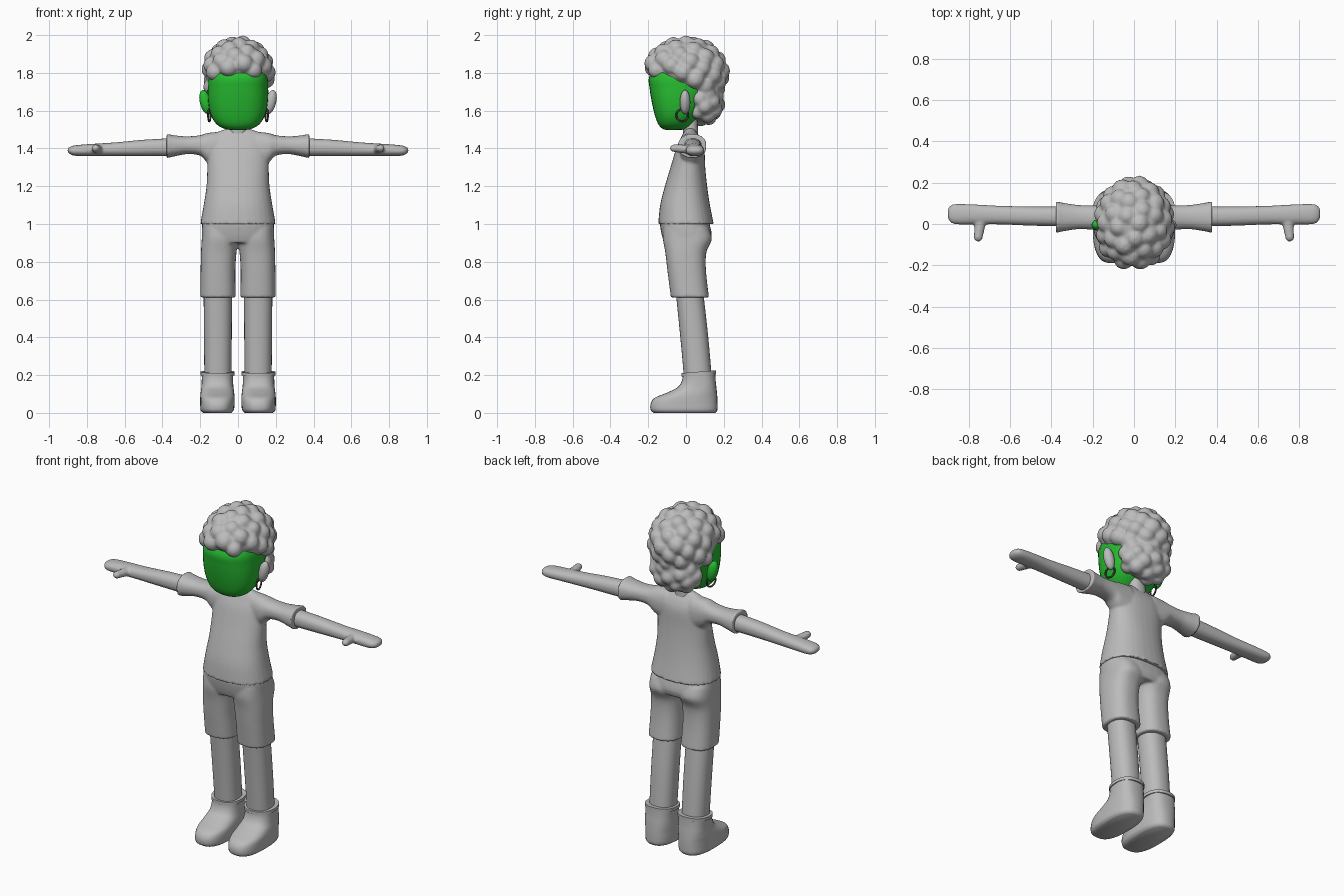
import bpy, bmesh, math, random
from mathutils import Matrix, Vector

cube = bpy.data.objects.get("Cube")
if cube:
    bpy.data.objects.remove(cube)
random.seed(4)


def material(name, rgb):
    m = bpy.data.materials.new(name)
    m.use_nodes = True
    m.diffuse_color = (*rgb, 1)
    m.node_tree.nodes["Principled BSDF"].inputs["Base Color"].default_value = (*rgb, 1)
    return m


GREY = material("plain_grey", (0.5, 0.5, 0.5))
GREEN = material("bright_green", (0.02, 0.5, 0.03))
DARK = material("dark_metal", (0.06, 0.05, 0.05))


def spline(a, b, c, d, t):
    return b + 0.5 * t * (c - a + t * (2 * a - 5 * b + 4 * c - d + t * (3 * (b - c) + d - a)))


def refine(rows, steps=4):
    """Smoothly interpolate between cross-sections."""
    out = []
    for i in range(len(rows) - 1):
        four = [rows[max(i - 1, 0)], rows[i], rows[i + 1], rows[min(i + 2, len(rows) - 1)]]
        for k in range(steps):
            out.append([spline(*col, k / steps) for col in zip(*four)])
    return out + [list(rows[-1])]


def loft(bm, rows, axis="z", side=1, power=2.3, sides=32):
    """Rows are (position, u low, u high, v low, v high); u,v = x,y or y,z."""
    rings = []
    for t, u0, u1, v0, v1 in refine(rows):
        ring = []
        for k in range(sides):
            a = 2 * math.pi * k / sides
            c, s = math.cos(a), math.sin(a)
            u = (u0 + u1) / 2 + (u1 - u0) / 2 * math.copysign(abs(c) ** (2 / power), c)
            v = (v0 + v1) / 2 + (v1 - v0) / 2 * math.copysign(abs(s) ** (2 / power), s)
            p = (u, v, t) if axis == "z" else (t, u, v)
            ring.append(bm.verts.new((p[0] * side, p[1], p[2])))
        rings.append(ring)
    for a, b in zip(rings, rings[1:]):
        for k in range(sides):
            j = (k + 1) % sides
            bm.faces.new((a[k], a[j], b[j], b[k]))
    bm.faces.new(rings[0])
    bm.faces.new(rings[-1])


def ball(bm, center, radii, tilt=0, detail=3):
    mat = Matrix.Translation(center) @ Matrix.Rotation(tilt, 4, "Y") @ Matrix.Diagonal((*radii, 1))
    bmesh.ops.create_icosphere(bm, subdivisions=detail, radius=1, matrix=mat)


def finish(bm, name, mat, voxel=0, smooth=4):
    bmesh.ops.recalc_face_normals(bm, faces=bm.faces)
    me = bpy.data.meshes.new(name)
    bm.to_mesh(me)
    bm.free()
    me.materials.append(mat)
    for p in me.polygons:
        p.use_smooth = True
    me.set_sharp_from_angle(angle=math.radians(50))
    ob = bpy.data.objects.new(name, me)
    bpy.context.collection.objects.link(ob)
    if voxel:
        r = ob.modifiers.new("blend", "REMESH")
        r.mode = "VOXEL"
        r.voxel_size = voxel
        r.use_smooth_shade = True
        s = ob.modifiers.new("soften", "SMOOTH")
        s.iterations = smooth
    return ob


# Shirt: body and both sleeves blended together
bm = bmesh.new()
loft(bm, [(1.0, -.2, .2, -.147, .147), (1.1, -.182, .182, -.137, .127),
          (1.2, -.167, .167, -.112, .112), (1.3, -.163, .163, -.082, .102),
          (1.4, -.165, .165, -.052, .097), (1.45, -.155, .155, -.03, .08),
          (1.48, -.125, .125, -.015, .06), (1.505, -.06, .06, 0, .045)])
for s in (1, -1):
    loft(bm, [(.08, -.03, .09, 1.29, 1.49), (.16, -.035, .09, 1.325, 1.482),
              (.2, -.028, .09, 1.362, 1.47), (.27, -.025, .092, 1.37, 1.464),
              (.34, -.035, .102, 1.357, 1.47), (.378, -.043, .11, 1.348, 1.478)], "x", s)
finish(bm, "shirt", GREY, 0.008, 3)

# Shorts: hips blended with two wide legs
bm = bmesh.new()
loft(bm, [(.9, -.185, .185, -.115, .125), (.94, -.192, .192, -.128, .137),
          (1.0, -.19, .19, -.138, .125), (1.02, -.185, .185, -.13, .12)], power=2.6)
for s in (1, -1):
    loft(bm, [(.61, .012, .2, -.08, .122), (.75, .014, .198, -.098, .106),
              (.85, .008, .196, -.11, .108), (.92, 0, .192, -.122, .137),
              (.98, 0, .188, -.12, .12)], side=s, power=2.5)
finish(bm, "shorts", GREY, 0.008, 3)

for s, label in ((1, "left"), (-1, "right")):
    # Leg
    bm = bmesh.new()
    loft(bm, [(.18, .035, .178, -.01, .137), (.4, .033, .18, -.03, .118),
              (.65, .032, .182, -.055, .09)], side=s)
    finish(bm, label + "_leg", GREY)

    # Boot with sole and turned cuff
    bm = bmesh.new()
    loft(bm, [(0, .035, .185, -.17, .155), (.015, .022, .198, -.187, .166),
              (.05, .018, .2, -.187, .167), (.08, .018, .2, -.165, .166),
              (.105, .02, .198, -.105, .164), (.135, .024, .194, -.045, .161),
              (.17, .026, .192, -.022, .157), (.205, .026, .192, -.017, .155)],
         side=s, power=2.6)
    finish(bm, label + "_boot", GREY)
    bm = bmesh.new()
    loft(bm, [(.2, .018, .198, -.024, .16), (.218, .018, .198, -.024, .16)], side=s)
    for v in bm.verts:
        v.co.z += 0.08 * (v.co.y - .07)
    finish(bm, label + "_boot_cuff", GREY)

    # Arm, mitten hand and thumb
    bm = bmesh.new()
    loft(bm, [(.34, -.012, .084, 1.36, 1.455), (.5, -.008, .085, 1.36, 1.446),
              (.65, -.002, .088, 1.36, 1.432), (.76, -.002, .094, 1.36, 1.425),
              (.85, -.002, .097, 1.36, 1.418), (.885, .006, .092, 1.367, 1.411),
              (.902, .03, .07, 1.38, 1.4)], "x", s)
    for k in range(8):
        f = k / 7
        ball(bm, (s * (.742 + .012 * f), .02 - .082 * f, 1.395 + .006 * f),
             (.03 - .007 * f, .024, .026 - .005 * f), detail=2)
    finish(bm, label + "_arm", GREY, 0.007, 4)

    # Ear and hoop earring
    bm = bmesh.new()
    ball(bm, (s * .172, -.005, 1.645), (.03, .028, .066), s * .25)
    finish(bm, label + "_ear", GREY if s > 0 else GREEN)
    bpy.ops.mesh.primitive_torus_add(major_radius=.032, minor_radius=.005,
                                     major_segments=32, minor_segments=8,
                                     location=(s * .152, -.02, 1.575),
                                     rotation=(0, math.pi / 2, s * .2))
    hoop = bpy.context.object
    hoop.name = label + "_earring"
    hoop.data.materials.append(DARK)
    bpy.ops.object.shade_smooth()

# Neck
bm = bmesh.new()
loft(bm, [(1.46, -.05, .05, -.015, .065), (1.58, -.045, .045, -.02, .06)])
finish(bm, "neck", GREY)

# Head
bm = bmesh.new()
loft(bm, [(1.497, -.03, .03, -.1, -.03), (1.505, -.075, .075, -.125, 0),
          (1.53, -.115, .115, -.148, .03), (1.58, -.145, .145, -.166, .07),
          (1.65, -.158, .158, -.182, .1), (1.72, -.16, .16, -.193, .13),
          (1.78, -.155, .155, -.195, .14), (1.85, -.12, .12, -.15, .12)], power=2.5)
finish(bm, "head", GREEN)


# Hair: two solid cores covered in round curls
def curls(bm, center, radii, count, size, keep):
    for i in range(count):
        z = 1 - 2 * (i + .5) / count
        r, a = math.sqrt(1 - z * z), i * math.pi * (3 - math.sqrt(5))
        p = Vector((center[0] + radii[0] * r * math.cos(a),
                    center[1] + radii[1] * r * math.sin(a), center[2] + radii[2] * z))
        if keep(p):
            q = size * random.uniform(.94, 1.06)
            ball(bm, p, (q, q, q), detail=2)


bm = bmesh.new()
ball(bm, (0, .005, 1.81), (.172, .19, .17))
ball(bm, (0, .095, 1.66), (.15, .1, .125))
curls(bm, (0, 0, 1.795), (.152, .186, .158), 72, .05,
      lambda p: p.z > 1.795 or (p.y > .02 and p.z > 1.68))
curls(bm, (0, .09, 1.645), (.125, .075, .088), 34, .045, lambda p: p.y > .06)
finish(bm, "curly_hair", GREY, 0.009, 3)
